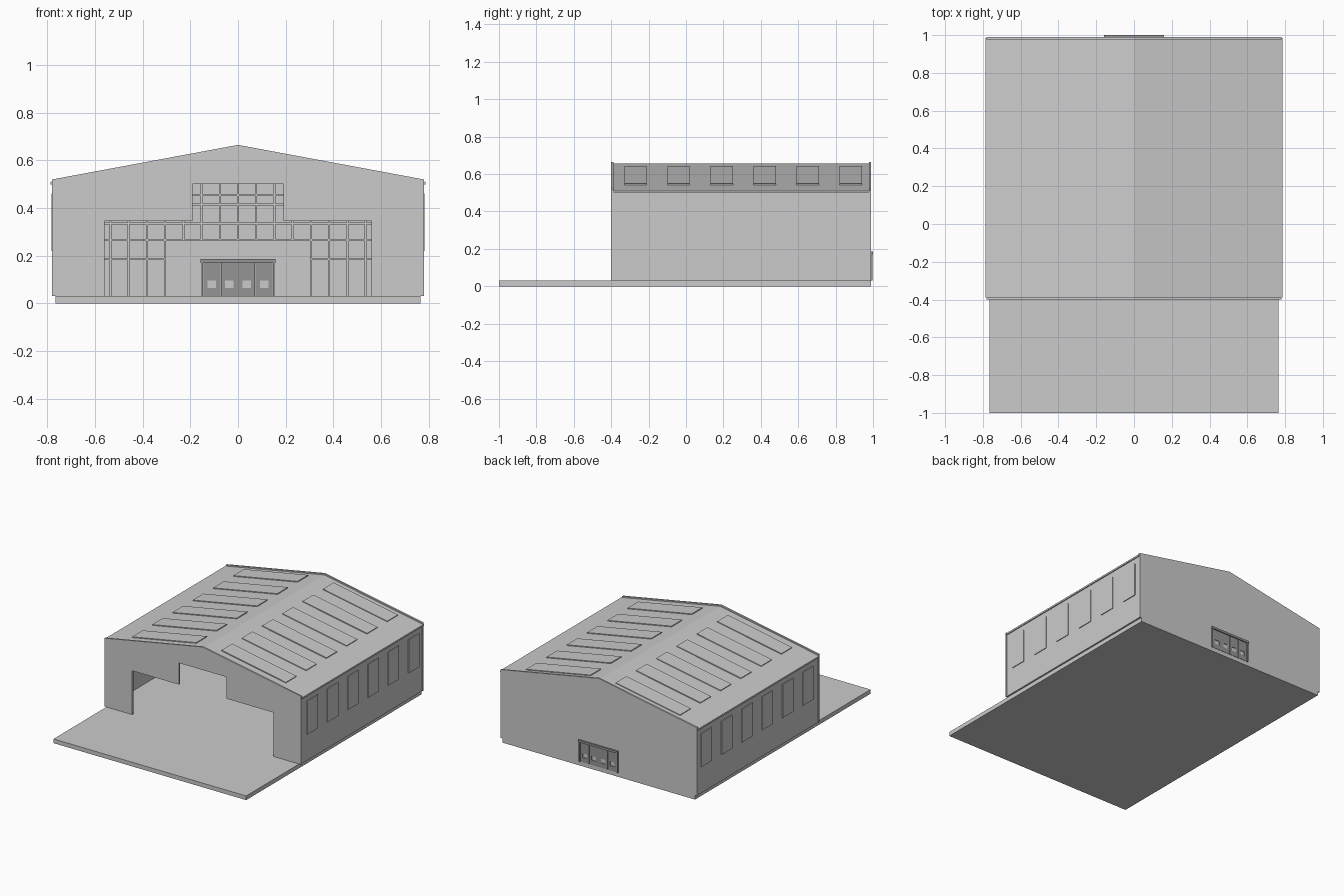
import bpy, bmesh, math
from mathutils import Matrix, Vector

if "Cube" in bpy.data.objects:
    bpy.data.objects.remove(bpy.data.objects["Cube"])

SLAB = 0.03                    # floor level
EAVE, RIDGE = 0.52, 0.665      # gable wall heights
HALF = 0.78                    # half width of the gable walls
ANG = math.atan2(RIDGE - EAVE, HALF)
BAYS = [-0.27 + 0.23 * i for i in range(6)]


def finish(name, bm):
    bmesh.ops.recalc_face_normals(bm, faces=bm.faces)
    me = bpy.data.meshes.new(name)
    bm.to_mesh(me)
    bm.free()
    ob = bpy.data.objects.new(name, me)
    bpy.context.collection.objects.link(ob)
    return ob


def add_box(bm, x0, x1, y0, y1, z0, z1, m=Matrix()):
    t = Matrix.Translation(((x0 + x1) / 2, (y0 + y1) / 2, (z0 + z1) / 2))
    s = Matrix.Diagonal((x1 - x0, y1 - y0, z1 - z0, 1))
    bmesh.ops.create_cube(bm, size=1, matrix=m @ t @ s)


def boxes(name, items):
    bm = bmesh.new()
    for b in items:
        add_box(bm, *b)
    return finish(name, bm)


def prism(name, pts, y0, y1):
    """Extrude an x/z outline along y."""
    bm = bmesh.new()
    f = bm.faces.new([bm.verts.new((x, y0, z)) for x, z in pts])
    r = bmesh.ops.extrude_face_region(bm, geom=[f])
    bmesh.ops.translate(bm, vec=(0, y1 - y0, 0),
                        verts=[v for v in r["geom"] if isinstance(v, bmesh.types.BMVert)])
    return finish(name, bm)


def sym(half):
    """Mirror a right-hand outline that starts and ends off the centre line."""
    return half + [(-x, z) for x, z in reversed(half) if x > 0]


# Floor slab with forecourt
boxes("floor_slab", [(-0.765, 0.765, -1, 0.99, 0, SLAB)])

# Front gable with stepped hangar opening
prism("front_wall", sym([(0, RIDGE), (HALF, EAVE), (HALF, SLAB), (0.56, SLAB),
                         (0.56, 0.345), (0.19, 0.345), (0.19, 0.5)]), -0.4, -0.388)

# Back gable with doorway
prism("back_wall", sym([(0, RIDGE), (HALF, EAVE), (HALF, SLAB), (0.15, SLAB),
                        (0.15, 0.18)]), 0.978, 0.99)

# Side walls
boxes("side_walls", [(s * 0.771 - 0.006, s * 0.771 + 0.006, -0.39, 0.98, SLAB, 0.51)
                     for s in (-1, 1)])

# Pitched roof
rx, drop = 0.786, 0.786 * math.tan(ANG)
prism("roof", [(0, 0.656), (rx, 0.656 - drop), (rx, 0.644 - drop), (0, 0.644),
               (-rx, 0.644 - drop), (-rx, 0.656 - drop)], -0.39, 0.985)

# Raised skylights along both slopes
bm = bmesh.new()
for s in (-1, 1):
    m = Matrix.Translation((0, 0, 0.656)) @ Matrix.Rotation(s * ANG, 4, 'Y')
    a, b = sorted((s * 0.1 / math.cos(ANG), s * 0.61 / math.cos(ANG)))
    for y in BAYS:
        add_box(bm, a, b, y - 0.06, y + 0.06, -0.014, 0.006, m)
finish("skylights", bm)

# Side windows
boxes("side_windows", [(s * 0.773 - 0.0095, s * 0.773 + 0.0095, y - 0.06, y + 0.06, 0.22, 0.46)
                       for s in (-1, 1) for y in BAYS])

# Wall framing inside the back gable, left clear around the doorway
frame, yf = [], (0.966, 0.979)
for i in range(-9, 10):
    x = i * 0.0765
    top = 0.63 - abs(x) * math.tan(ANG)
    frame.append((x - 0.004, x + 0.004, *yf, SLAB if abs(i) >= 4 else 0.265, top))
for z in (0.265, 0.335, 0.415, 0.455):
    frame.append((-0.766, 0.766, *yf, z - 0.004, z + 0.004))
for s in (-1, 1):
    a, b = sorted((s * 0.306, s * 0.766))
    frame.append((a, b, *yf, 0.181, 0.189))
boxes("back_wall_framing", frame)

# Back door: four leaves, each with a window opening
leaves, panes = [], []
for i in range(4):
    c = -0.1095 + 0.073 * i
    l, r, y0, y1 = c - 0.0355, c + 0.0355, 0.98, 0.992
    leaves += [(l, r, y0, y1, SLAB, 0.065), (l, r, y0, y1, 0.095, 0.18),
               (l, c - 0.018, y0, y1, 0.065, 0.095), (c + 0.018, r, y0, y1, 0.065, 0.095)]
    panes.append((c - 0.018, c + 0.018, 0.984, 0.988, 0.065, 0.095))
door = boxes("door_leaves", leaves)
mat = bpy.data.materials.new("dark_grey")
mat.diffuse_color = (0.3, 0.3, 0.3, 1)
mat.use_nodes = True
mat.node_tree.nodes["Principled BSDF"].inputs["Base Color"].default_value = mat.diffuse_color
door.data.materials.append(mat)
boxes("door_panes", panes)

# Door frame and header rail
boxes("door_frame", [(-0.158, 0.158, 0.97, 1.0, 0.17, 0.186),
                     (-0.156, -0.146, 0.976, 0.998, SLAB, 0.172),
                     (0.146, 0.156, 0.976, 0.998, SLAB, 0.172)]).data.materials.append(mat)
